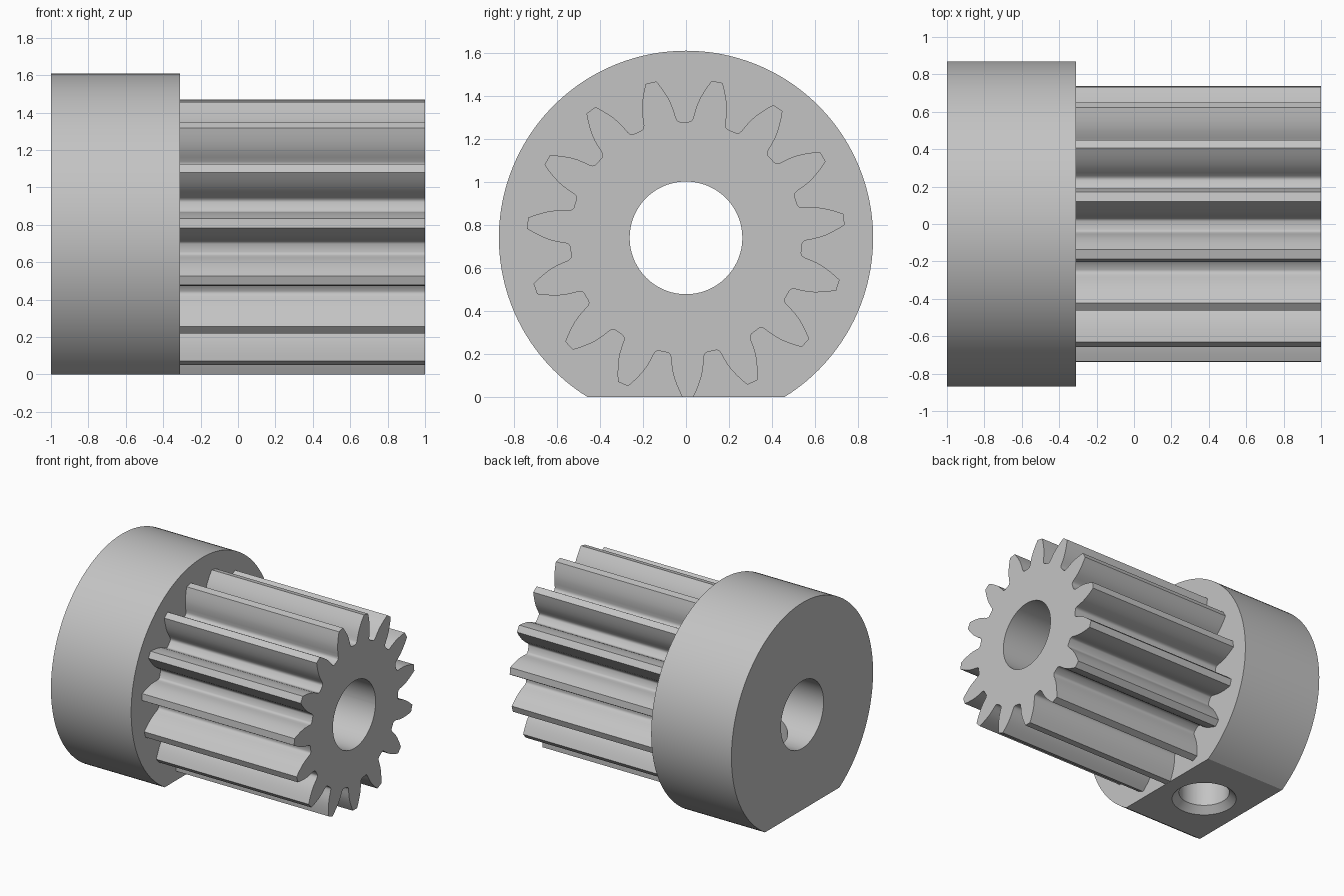
import bpy
import bmesh
from math import pi, radians, sin, cos, acos
from mathutils import Matrix

if "Cube" in bpy.data.objects:
    bpy.data.objects.remove(bpy.data.objects["Cube"], do_unlink=True)

AXIS_Z = 0.74               # height of the shaft axis
HUB_R, BORE_R = 0.87, 0.262
HUB_X0, HUB_X1, GEAR_X1 = -1.0, -0.31, 1.0
TEETH = 15
SCREW_X = (HUB_X0 + HUB_X1) / 2

steel = bpy.data.materials.new("grey steel")
steel.use_nodes = True
grey = (0.55, 0.55, 0.55, 1)
steel.diffuse_color = grey
steel.node_tree.nodes["Principled BSDF"].inputs["Base Color"].default_value = grey


def add_object(name, bm):
    bmesh.ops.recalc_face_normals(bm, faces=bm.faces)
    mesh = bpy.data.meshes.new(name)
    bm.to_mesh(mesh)
    bm.free()
    mesh.materials.append(steel)
    obj = bpy.data.objects.new(name, mesh)
    bpy.context.collection.objects.link(obj)
    return obj


def prism(name, polar, x0, x1):
    """Extrude a closed (radius, angle) outline around the shaft along x."""
    bm = bmesh.new()
    ring = [bm.verts.new((x0, r * cos(a), AXIS_Z + r * sin(a))) for r, a in polar]
    face = bm.faces.new(ring)
    out = bmesh.ops.extrude_face_region(bm, geom=[face])
    moved = [v for v in out["geom"] if isinstance(v, bmesh.types.BMVert)]
    bmesh.ops.translate(bm, verts=moved, vec=(x1 - x0, 0, 0))
    return add_object(name, bm)


def arc(radius, start, end, steps):
    return [(radius, start + (end - start) * i / steps) for i in range(steps + 1)]


def upright_cone(name, r_low, r_high, z0, z1):
    bm = bmesh.new()
    bmesh.ops.create_cone(bm, cap_ends=True, segments=64, radius1=r_low,
                          radius2=r_high, depth=z1 - z0,
                          matrix=Matrix.Translation((SCREW_X, 0, (z0 + z1) / 2)))
    return add_object(name, bm)


def combine(target, other, operation):
    mod = target.modifiers.new(other.name, 'BOOLEAN')
    mod.operation = operation
    mod.solver = 'EXACT'
    mod.object = other
    bpy.context.view_layer.objects.active = target
    bpy.ops.object.modifier_apply(modifier=mod.name)
    bpy.data.objects.remove(other, do_unlink=True)


# Hub: round collar with a flat underside
half_flat = acos(AXIS_Z / HUB_R)
pinion = prism("pinion_gear", arc(HUB_R, -pi / 2 + half_flat, 1.5 * pi - half_flat, 110),
               HUB_X0, HUB_X1)

# Toothed section: one flank (radius, half angle), mirrored and repeated
flank = [(0.54, 0.170), (0.543, 0.156), (0.549, 0.145), (0.56, 0.1365),
         (0.585, 0.128), (0.62, 0.114), (0.65, 0.098), (0.68, 0.078),
         (0.71, 0.057), (0.74, 0.035)]
tooth = [(r, -a) for r, a in flank] + flank[::-1]
outline = []
for i in range(TEETH):
    centre = -pi / 2 + 0.012 + i * 2 * pi / TEETH
    outline += [(r, centre + a) for r, a in tooth]
combine(pinion, prism("teeth", outline, HUB_X1 - 0.1, GEAR_X1), 'UNION')

# Shaft bore right through
combine(pinion, prism("bore", arc(BORE_R, 0, 2 * pi, 72)[:-1], -1.1, 1.1), 'DIFFERENCE')

# Set screw hole from the flat up to the bore, with a countersunk mouth
combine(pinion, upright_cone("screw_hole", 0.18, 0.18, -0.1, AXIS_Z), 'DIFFERENCE')
combine(pinion, upright_cone("countersink", 0.28, 0.18, -0.05, 0.05), 'DIFFERENCE')

# Smooth curved walls, crisp edges
bpy.ops.object.select_all(action='DESELECT')
pinion.select_set(True)
bpy.context.view_layer.objects.active = pinion
bpy.ops.object.shade_smooth_by_angle(angle=radians(30))
